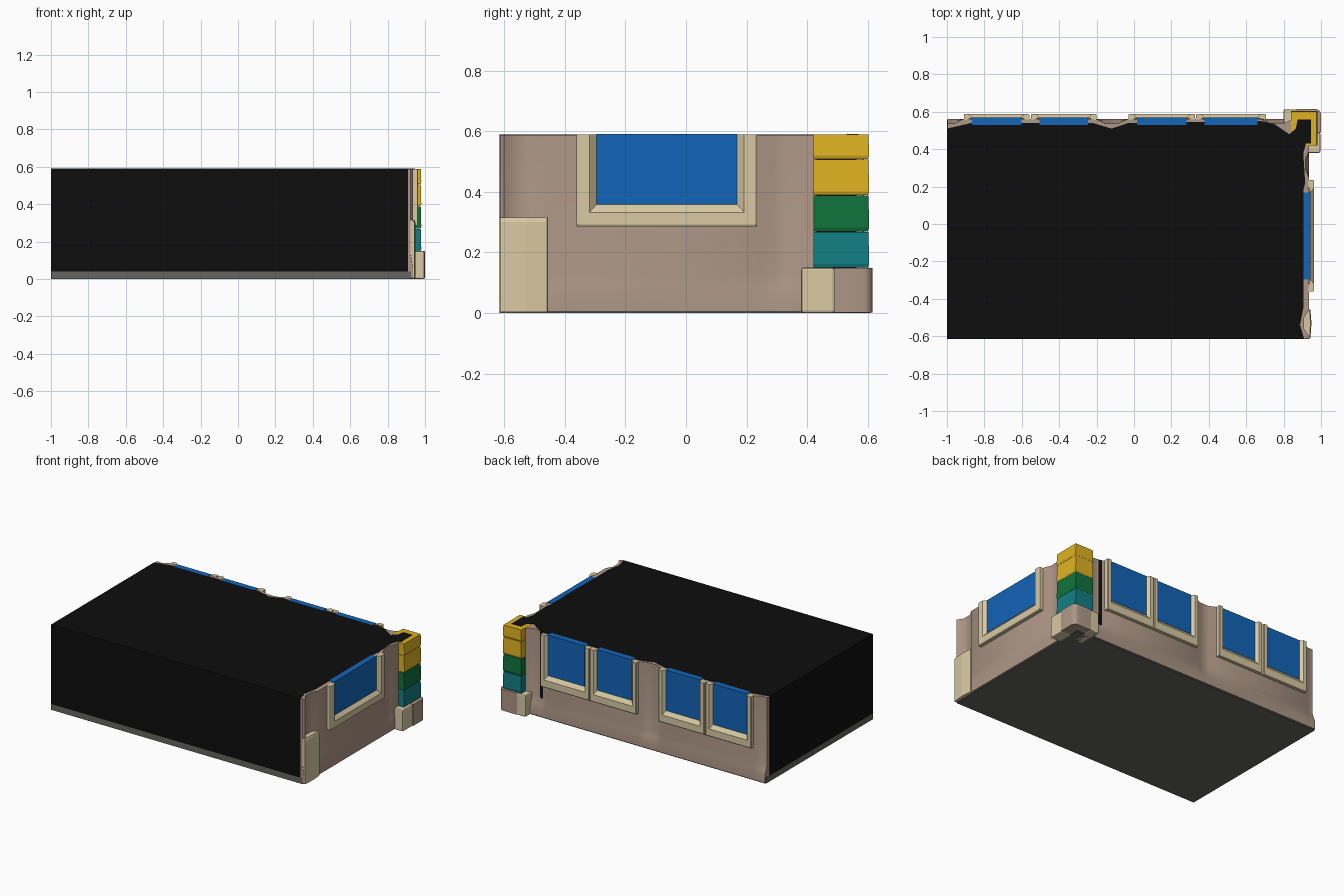
import bpy, bmesh, math

if "Cube" in bpy.data.objects:
    bpy.data.objects.remove(bpy.data.objects["Cube"])

def mat(name, r, g, b):
    m = bpy.data.materials.new(name)
    m.diffuse_color = (r, g, b, 1)
    m.use_nodes = True
    m.node_tree.nodes["Principled BSDF"].inputs["Base Color"].default_value = m.diffuse_color
    return m

BLACK = mat("black core", 0.004, 0.004, 0.004)
GREY = mat("dark grey", 0.13, 0.13, 0.115)
BROWN = mat("taupe wall", 0.42, 0.31, 0.24)
CREAM = mat("cream trim", 0.69, 0.59, 0.37)
BLUE = mat("window blue", 0.006, 0.13, 0.48)
YELLOW = mat("yellow", 0.74, 0.45, 0.016)
GREEN = mat("green", 0.005, 0.17, 0.045)
TEAL = mat("teal", 0.006, 0.21, 0.23)

def finish(name, bm, material, smooth=False, bevel=0):
    bmesh.ops.recalc_face_normals(bm, faces=bm.faces)
    me = bpy.data.meshes.new(name)
    bm.to_mesh(me)
    bm.free()
    me.materials.append(material)
    ob = bpy.data.objects.new(name, me)
    bpy.context.collection.objects.link(ob)
    if bevel:
        b = ob.modifiers.new("bevel", 'BEVEL')
        b.width, b.segments = bevel, 2
    if smooth:
        bpy.ops.object.select_all(action='DESELECT')
        bpy.context.view_layer.objects.active = ob
        ob.select_set(True)
        bpy.ops.object.shade_smooth_by_angle(angle=math.radians(40))
    return ob

def loft(name, rings, material, **kw):
    """Closed solid through matching rings of 3D points."""
    bm = bmesh.new()
    vs = [[bm.verts.new(p) for p in r] for r in rings]
    n = len(vs[0])
    for a, b in zip(vs, vs[1:]):
        for i in range(n):
            j = (i + 1) % n
            bm.faces.new((a[i], a[j], b[j], b[i]))
    bm.faces.new(vs[0])
    bm.faces.new(vs[-1])
    return finish(name, bm, material, **kw)

def prism(name, outline, z0, z1, material, **kw):
    return loft(name, [[(x, y, z) for x, y in outline] for z in (z0, z1)], material, **kw)

def box(name, x0, x1, y0, y1, z0, z1, material, **kw):
    return prism(name, [(x0, y0), (x1, y0), (x1, y1), (x0, y1)], z0, z1, material, **kw)

# Walls: one solid whose outer faces carry shallow vertical grooves
WX, WY, TOP = 0.935, 0.562, 0.588

def wall_outline(depth):
    pts = [(-0.998, -0.614), (WX - depth * 0.5, -0.614)]
    for c, k in ((-0.53, 1), (0.32, 0.7)):
        for off, d in ((-0.07, 0), (-0.03, 1), (0.03, 1), (0.07, 0)):
            pts.append((WX - depth * d * k, c + off))
    pts.append((WX, WY))
    for c in (0.76, -0.12):
        for off, d in ((0.09, 0), (0.035, 1), (-0.035, 1), (-0.085, 0)):
            pts.append((c + off, WY - depth * d))
    pts += [(-0.91, WY), (-0.96, WY - depth), (-0.998, WY - depth)]
    return pts

rings = []
for z, depth in ((0.006, 0), (0.06, 0), (0.09, 0.012), (0.13, 0.025), (TOP, 0.025)):
    rings.append([(x, y, z) for x, y in wall_outline(depth)])
loft("walls", rings, BROWN, smooth=True)

# Black core filling the room, showing on top, front and left
core = [(-1, -0.615), (0.91, -0.615), (0.888, -0.54), (0.905, -0.45), (0.905, 0.18),
        (0.915, 0.22), (0.905, 0.38), (0.92, 0.43), (0.945, 0.43), (0.945, 0.56),
        (0.875, 0.56), (0.865, 0.51), (0.83, 0.48), (0.75, 0.535), (0.68, 0.55),
        (-0.03, 0.54), (-0.12, 0.51), (-0.22, 0.54), (-0.87, 0.54), (-1, 0.51)]
prism("black_core", core, 0.04, 0.59, BLACK)

# Floor slab
box("floor_slab", -1, 0.925, -0.615, 0.555, 0, 0.04, GREY)

# Windows: a pane and a U-shaped frame with a sloping inner edge
def window(name, place, u0, u1, z0, side, sill, base, glass, front):
    """place maps (along wall, outward, up) to 3D; u0,u1,z0 are the outer frame."""
    profile = [(0, base), (0, front - 0.004), (0.1, front), (0.65, front), (1, glass - 0.002)]
    bm = bmesh.new()
    rows = []
    for t, d in profile:
        a, b, z = u0 + t * side, u1 - t * side, z0 + t * sill
        rows.append([bm.verts.new(place(u, d, h)) for u, h in
                     ((a, 0.589), (a, z), (b, z), (b, 0.589))])
    for r, s in zip(rows, rows[1:]):
        for i in range(3):
            bm.faces.new((r[i], r[i + 1], s[i + 1], s[i]))
    for i in range(3):
        bm.faces.new((rows[-1][i], rows[-1][i + 1], rows[0][i + 1], rows[0][i]))
    for i in (0, 3):
        bm.faces.new([r[i] for r in rows])
    finish(name + "_frame", bm, CREAM)
    ring = [(u0 + side, z0 + sill), (u1 - side, z0 + sill), (u1 - side, 0.591), (u0 + side, 0.591)]
    loft(name + "_pane", [[place(u, d, h) for u, h in ring] for d in (base - 0.025, glass)], BLUE)

def on_right(u, d, h):
    return (d, u, h)

def on_back(u, d, h):
    return (u, d, h)

window("side_window", on_right, -0.362, 0.235, 0.285, 0.066, 0.073, 0.93, 0.943, 0.963)
for i, (a, b) in enumerate(((-0.91, -0.56), (-0.55, -0.2), (-0.03, 0.327), (0.332, 0.705))):
    window(f"back_window_{i + 1}", on_back, a, b, 0.23, 0.045, 0.08, 0.555, 0.569, 0.588)

# Corner stone at the front end of the right wall
loft("front_corner_stone", [[(0.91, -0.613, z), (x, -0.613, z), (x + 0.006, -0.53, z),
     (x, -0.458, z), (0.91, -0.455, z)] for z, x in ((0.004, 0.943), (0.3, 0.943), (0.316, 0.938))],
     CREAM)

# Corner column: stacked coloured blocks
for name, z0, z1, m in (("teal", 0.15, 0.268, TEAL), ("green", 0.27, 0.388, GREEN),
                        ("lower_yellow", 0.39, 0.506, YELLOW), ("upper_yellow", 0.508, 0.589, YELLOW)):
    loft(f"column_block_{name}", [[(0.84, 0.42, z), (x, 0.42, z), (x, y, z), (0.84, y, z)]
         for z, x, y in ((z0, 0.976, 0.6), (z0 + 0.012, 0.98, 0.604), (z1, 0.977, 0.602))], m)

# Column base: cream sides around a rounded taupe corner
box("column_base_right", 0.88, 0.996, 0.38, 0.49, 0, 0.15, CREAM, bevel=0.008)
box("column_base_back", 0.80, 0.87, 0.45, 0.613, 0, 0.15, CREAM, bevel=0.008)
corner = [(0.865, 0.45), (0.95, 0.45), (0.95, 0.488), (1.0, 0.488)]
for k in range(6):
    a = math.radians(18 * k)
    corner.append((0.97 + 0.03 * math.cos(a), 0.585 + 0.03 * math.sin(a)))
corner.append((0.865, 0.615))
prism("column_base_corner", corner, 0.002, 0.149, BROWN, smooth=True)
